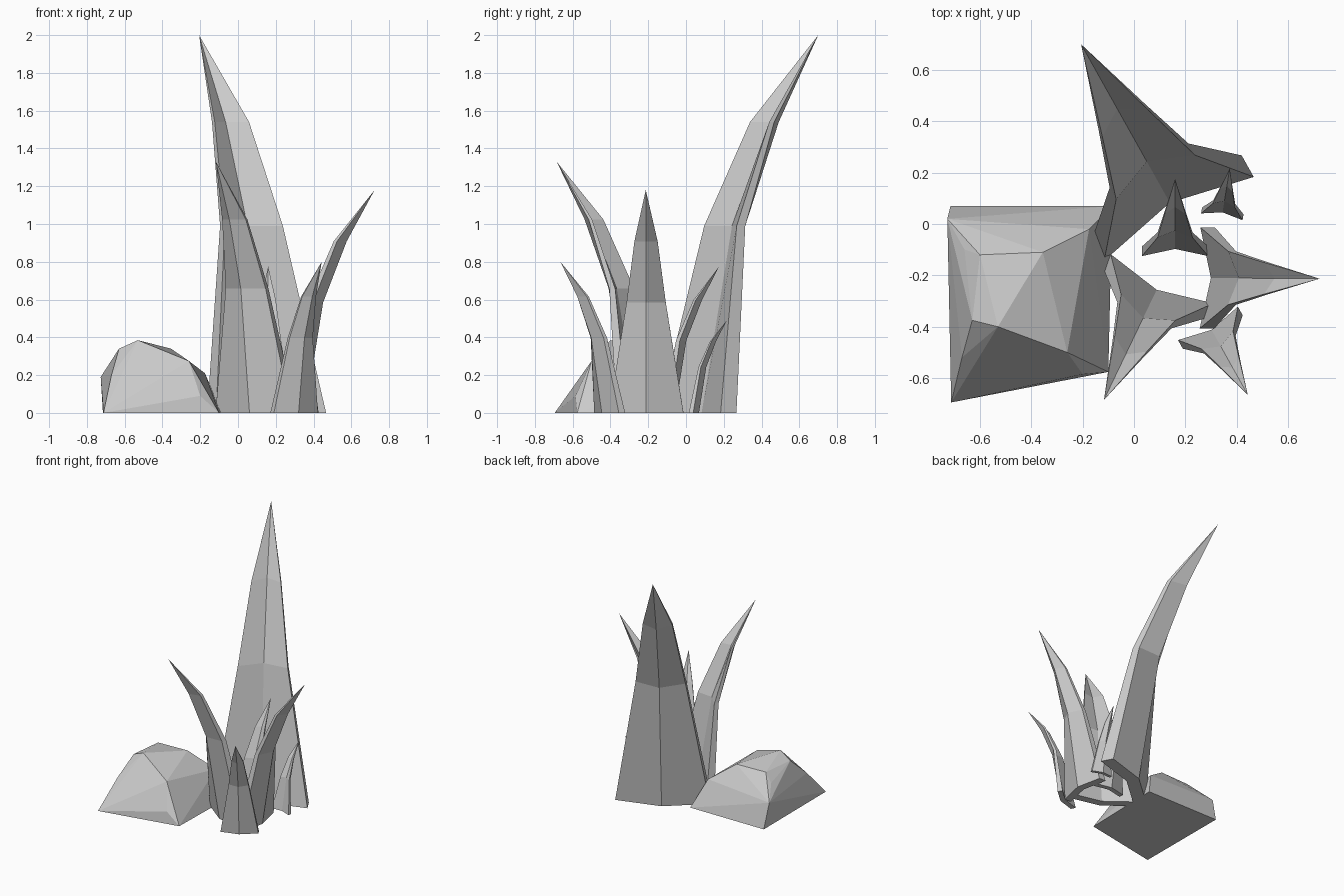
import bpy, bmesh
from mathutils import Vector

if "Cube" in bpy.data.objects:
    bpy.data.objects.remove(bpy.data.objects["Cube"])

# Leaf cross-sections for a leaf of height 1:
# (z, outward offset, half width, keel depth, edge thickness, keel thickness)
ROWS = [
    (0.0, 0.0, 0.167, 0.036, 0.048, 0.048),
    (0.495, 0.093, 0.088, 0.035, 0.026, 0.036),
    (0.77, 0.212, 0.052, 0.034, 0.015, 0.024),
]


def finish(name, bm):
    bmesh.ops.recalc_face_normals(bm, faces=bm.faces[:])
    mesh = bpy.data.meshes.new(name)
    bm.to_mesh(mesh)
    bm.free()
    ob = bpy.data.objects.new(name, mesh)
    bpy.context.collection.objects.link(ob)
    return ob


def leaf(name, base, tip, height):
    """Thick V-section blade that leans from base towards tip."""
    base = Vector((*base, 0))
    tip = Vector((*tip, height))
    out = Vector((tip.x - base.x, tip.y - base.y, 0)).normalized()
    side = Vector((out.y, -out.x, 0))
    bm = bmesh.new()
    rings = []
    for z, off, half, keel, te, tk in ROWS:
        section = [(-half, off), (0, off + keel), (half, off),
                   (half, off + te), (0, off + keel + tk), (-half, off + te)]
        rings.append([bm.verts.new(base + (side * s + out * o) * height
                                   + Vector((0, 0, z * height)))
                      for s, o in section])
    for a, b in zip(rings, rings[1:]):
        for i in range(6):
            j = (i + 1) % 6
            bm.faces.new((a[i], a[j], b[j], b[i]))
    top = bm.verts.new(tip)
    last, first = rings[-1], rings[0]
    for i in range(6):
        bm.faces.new((last[i], last[(i + 1) % 6], top))
    # chevron-shaped underside
    bm.faces.new((first[0], first[1], first[4], first[5]))
    bm.faces.new((first[1], first[2], first[3], first[4]))
    return finish(name, bm)


# Leaves: base centre, tip, height
leaf("tall_leaf", (0.175, 0.02), (-0.206, 0.70), 2.0)
leaf("front_leaf", (0.109, -0.213), (-0.117, -0.685), 1.33)
leaf("right_leaf", (0.257, -0.21), (0.723, -0.213), 1.18)
leaf("front_right_leaf", (0.288, -0.387), (0.443, -0.665), 0.80)
leaf("inner_leaf", (0.16, -0.125), (0.16, 0.175), 0.775)
leaf("small_leaf", (0.342, 0.028), (0.373, 0.216), 0.49)

# Rock: faceted hull on a flat four-cornered base
rock_points = [
    (-0.715, 0.07, 0), (-0.085, 0.07, 0), (-0.10, -0.576, 0), (-0.712, -0.695, 0),
    (-0.727, 0.02, 0.19), (-0.66, -0.10, 0.28), (-0.60, -0.12, 0.34),
    (-0.355, -0.11, 0.34), (-0.175, -0.02, 0.21), (-0.13, 0.01, 0.10),
    (-0.63, -0.375, 0.34), (-0.53, -0.40, 0.385), (-0.53, -0.49, 0.27),
    (-0.26, -0.50, 0.275), (-0.20, -0.585, 0.09), (-0.67, -0.52, 0.20),
]
bm = bmesh.new()
for p in rock_points:
    bm.verts.new(p)
res = bmesh.ops.convex_hull(bm, input=bm.verts[:])
loose = [v for v in bm.verts if not v.link_faces]
bmesh.ops.delete(bm, geom=loose, context='VERTS')
finish("rock", bm)
